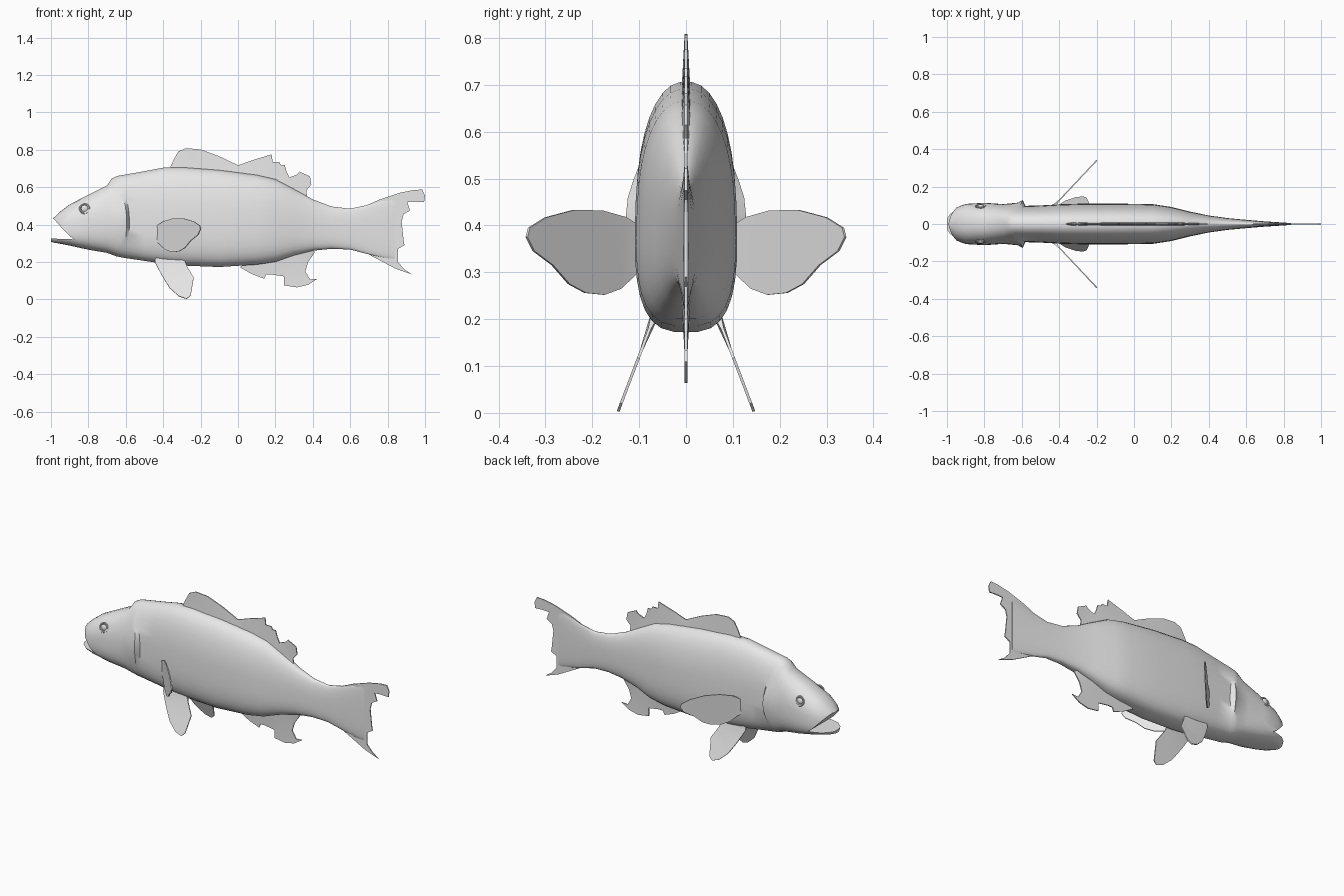
import bpy
import bmesh
from math import cos, sin, pi, exp
from mathutils import Vector

if "Cube" in bpy.data.objects:
    bpy.data.objects.remove(bpy.data.objects["Cube"])

grey = bpy.data.materials.new("plain grey")
grey.use_nodes = True
grey.diffuse_color = (0.8, 0.8, 0.8, 1)
grey.node_tree.nodes["Principled BSDF"].inputs["Base Color"].default_value = (0.8, 0.8, 0.8, 1)


def finish(obj, name, angle):
    """Name, colour and shade one object."""
    obj.name = name
    obj.data.materials.clear()
    obj.data.materials.append(grey)
    bpy.ops.object.select_all(action="DESELECT")
    obj.select_set(True)
    bpy.context.view_layer.objects.active = obj
    bpy.ops.object.shade_smooth_by_angle(angle=angle)


def object_from_bmesh(bm, name):
    bmesh.ops.recalc_face_normals(bm, faces=bm.faces[:])
    mesh = bpy.data.meshes.new(name)
    bm.to_mesh(mesh)
    bm.free()
    obj = bpy.data.objects.new(name, mesh)
    bpy.context.collection.objects.link(obj)
    return obj


# Body stations: x, back height, belly height, half width
STATIONS = [
    (-1, .42, .308, .03), (-.985, .437, .303, .055), (-.95, .47, .297, .088),
    (-.9, .508, .287, .106), (-.8, .56, .265, .112), (-.7, .61, .248, .104),
    (-.62, .647, .23, .1), (-.595, .656, .225, .1), (-.58, .661, .222, .096),
    (-.5, .686, .205, .098), (-.4, .705, .19, .104), (-.3, .707, .18, .107),
    (-.1, .692, .172, .108), (.1, .666, .185, .105), (.2, .643, .2, .09),
    (.3, .59, .235, .065), (.4, .535, .26, .045), (.5, .497, .27, .031),
    (.6, .485, .266, .022), (.7, .507, .24, .014), (.84, .555, .21, .005),
]
SEGMENTS = 36


def section_width(z, top, bottom, width):
    """Half width of a cross-section at a height."""
    h = (2 * z - top - bottom) / (top - bottom)
    power = 2.3 if h > 0 else 3
    return width * (1 - .07 * h) * max(0, 1 - abs(h) ** power) ** (1 / power)


def flare(x, z):
    """Raised rear edge of the gill cover."""
    ahead = -.59 - x
    reach = exp(-ahead / .035) if ahead >= 0 else 0
    return .032 * reach * exp(-((z - .43) / .09) ** 2)


# Body: loft of rounded sections
bm = bmesh.new()
rings = []
for x, top, bottom, width in STATIONS:
    ring = []
    for i in range(SEGMENTS):
        a = 2 * pi * (i + .5) / SEGMENTS
        z = (top + bottom) / 2 + (top - bottom) / 2 * sin(a)
        side = 1 if cos(a) > 0 else -1
        y = section_width(z, top, bottom, width) + flare(x, z)
        bow = -.25 * (z - .41) ** 2 * 4 if -.63 < x < -.57 else 0
        ring.append(bm.verts.new((x + bow, side * y, z)))
    rings.append(ring)
for r, s in zip(rings, rings[1:]):
    for i in range(SEGMENTS):
        j = (i + 1) % SEGMENTS
        bm.faces.new((r[i], r[j], s[j], s[i]))
bm.faces.new(rings[0])
bm.faces.new(rings[-1])
body = object_from_bmesh(bm, "body")

# Open mouth: wedge cut between the jaws
MOUTH = [(-1.05, .43), (-.985, .43), (-.945, .385), (-.9, .338), (-.875, .321), (-1.05, .327)]
bm = bmesh.new()
near, far = [[bm.verts.new((x, y, z)) for x, z in MOUTH] for y in (-.3, .3)]
bm.faces.new(near)
bm.faces.new(far)
for i in range(len(MOUTH)):
    bm.faces.new((near[i - 1], near[i], far[i], far[i - 1]))
cutter = object_from_bmesh(bm, "mouth_cutter")
cutter.hide_render = True
cut = body.modifiers.new("mouth", "BOOLEAN")
cut.operation = "DIFFERENCE"
cut.solver = "EXACT"
cut.object = cutter
bpy.context.view_layer.objects.active = body
bpy.ops.object.modifier_apply(modifier=cut.name)
bpy.data.objects.remove(cutter)
finish(body, "body", .75)


def fin(name, outline, roots, place, normal, base=.011):
    """Thin fin tapering from its root points (listed last) to its rim."""
    bm = bmesh.new()
    normal = Vector(normal).normalized()
    count = len(outline)
    sheets = []
    for sign in (-1, 1):
        sheet = []
        for i, (u, v) in enumerate(outline):
            half = base if i >= count - roots else .003
            sheet.append(bm.verts.new(Vector(place(u, v)) + normal * sign * half))
        sheets.append(sheet)
    caps = [bm.faces.new(sheet) for sheet in sheets]
    a, b = sheets
    for i in range(count):
        bm.faces.new((a[i - 1], a[i], b[i], b[i - 1]))
    bmesh.ops.recalc_face_normals(bm, faces=bm.faces[:])
    bmesh.ops.triangulate(bm, faces=caps)
    finish(object_from_bmesh(bm, name), name, .5)


def upright(x, z):
    return (x, 0, z)


# Middle fins, with ragged rear edges
DORSAL = [
    (-.365, .7), (-.345, .745), (-.32, .79), (-.28, .808), (-.2, .802), (-.1, .765),
    (0, .717), (.08, .745), (.18, .775), (.185, .735), (.22, .735), (.23, .718),
    (.25, .718), (.26, .683), (.275, .652), (.315, .667), (.33, .683), (.385, .657),
    (.392, .614), (.365, .582), (.37, .545), (.41, .53),
    (.4, .5), (.2, .6), (0, .64), (-.2, .66), (-.33, .66),
]
ANAL = [
    (.01, .172), (.075, .135), (.14, .11), (.15, .133), (.18, .133), (.245, .123),
    (.245, .075), (.315, .064), (.375, .078), (.425, .11), (.385, .107), (.36, .15),
    (.375, .2), (.41, .25), (.4, .28), (.28, .27), (.1, .24),
]
TAIL = [
    (.61, .485), (.68, .5), (.76, .535), (.865, .57), (.94, .585), (.985, .587),
    (1, .555), (.995, .52), (.945, .522), (.905, .52), (.92, .475), (.885, .455),
    (.875, .415), (.885, .32), (.89, .29), (.855, .27), (.855, .2), (.89, .16),
    (.93, .133), (.84, .165), (.76, .208), (.69, .245), (.61, .267), (.55, .3), (.55, .46),
]
fin("dorsal_fin", DORSAL, 5, upright, (0, 1, 0))
fin("anal_fin", ANAL, 3, upright, (0, 1, 0))
fin("tail_fin", TAIL, 2, upright, (0, 1, 0), base=.008)

# Paired fins, eyes
PECTORAL = [
    (.13, .418), (.18, .432), (.24, .433), (.3, .417), (.335, .395), (.34, .375),
    (.325, .345), (.285, .315), (.25, .275), (.215, .256), (.175, .252), (.14, .265),
    (.108, .295), (.09, .31), (.09, .39),
]
PELVIC = [
    (-.445, .2), (-.41, .133), (-.365, .06), (-.315, .016), (-.275, .003), (-.253, .02),
    (-.237, .117), (-.275, .18), (-.29, .22), (-.44, .225),
]
EYE_X, EYE_Z = -.82, .485
EYE_Y = section_width(EYE_Z, .55, .27, .111)

for side, label in ((-1, "front"), (1, "back")):
    fin("pectoral_fin_" + label, PECTORAL, 2,
        lambda y, z: (-.42 + (y - .105) * .94, side * y, z), (1, -side, 0), base=.009)
    fin("pelvic_fin_" + label, PELVIC, 2,
        lambda x, z: (x, side * (.07 + (.2 - z) * .38), z), (0, side, .38), base=.01)

    spot = (EYE_X, side * EYE_Y, EYE_Z)
    bpy.ops.mesh.primitive_uv_sphere_add(segments=16, ring_count=10, radius=.019, location=spot)
    bpy.context.object.scale.y = .5
    finish(bpy.context.object, "eye_" + label, .75)
    bpy.ops.mesh.primitive_torus_add(major_segments=20, minor_segments=6, major_radius=.025,
                                     minor_radius=.005, location=spot,
                                     rotation=(pi / 2 + side * .25, 0, 0))
    finish(bpy.context.object, "eye_rim_" + label, .75)
